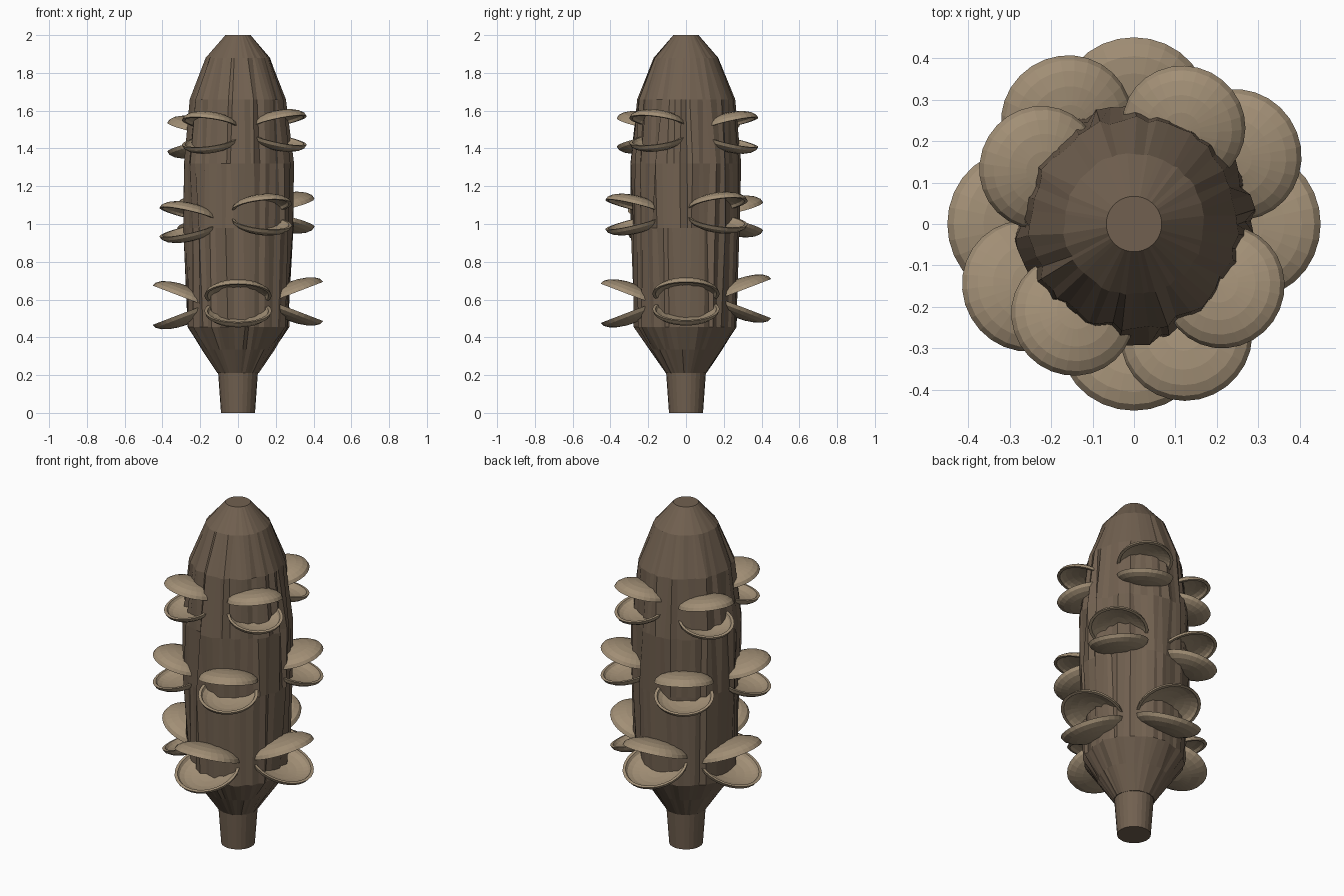
import bpy, bmesh, random
from math import sin, cos, pi, radians
from mathutils import Matrix

if "Cube" in bpy.data.objects:
    bpy.data.objects.remove(bpy.data.objects["Cube"])

random.seed(7)


def material(name, rgb):
    m = bpy.data.materials.new(name)
    m.diffuse_color = (*rgb, 1)
    m.use_nodes = True
    m.node_tree.nodes["Principled BSDF"].inputs["Base Color"].default_value = m.diffuse_color
    return m


BARK = material("bark", (0.165, 0.118, 0.08))
SHELL = material("shell", (0.36, 0.275, 0.18))


def lathe(name, profile, sides, mat, matrix=Matrix(), jitter=None, closed=False):
    """Revolve (radius, z) points about z; radius 0 makes a pole."""
    bm = bmesh.new()
    rings = []
    for i, (r, z) in enumerate(profile):
        if r == 0:
            rings.append([bm.verts.new((0, 0, z))] * sides)
            continue
        ring = []
        for s in range(sides):
            k = 1 + (random.uniform(-jitter[i], jitter[i]) if jitter else 0)
            t = 2 * pi * (s + (random.uniform(-.3, .3) if k != 1 else 0)) / sides
            ring.append(bm.verts.new((r * k * cos(t), r * k * sin(t), z)))
        rings.append(ring)
    for a, b in zip(rings, rings[1:]):
        for s in range(sides):
            n = (s + 1) % sides
            bm.faces.new(list(dict.fromkeys((a[s], a[n], b[n], b[s]))))
    if not closed:
        bm.faces.new(rings[0])
        bm.faces.new(rings[-1])
    bmesh.ops.recalc_face_normals(bm, faces=bm.faces)
    bm.transform(matrix)
    me = bpy.data.meshes.new(name)
    bm.to_mesh(me)
    bm.free()
    me.materials.append(mat)
    ob = bpy.data.objects.new(name, me)
    bpy.context.collection.objects.link(ob)
    return ob


# Stem
lathe("stem", [(0.09, 0), (0.108, 0.25)], 24, BARK)

# Ragged fibrous cone
lathe("cone_body",
      [(0.108, 0.21), (0.19, 0.335), (0.268, 0.455), (0.285, 0.98),
       (0.283, 1.32), (0.252, 1.66), (0.17, 1.88), (0.067, 2.0)],
      56, BARK, jitter=[0.02, 0.03, 0.045, 0.055, 0.055, 0.04, 0.02, 0])


def valve_profile(r, h, t):
    """Hollow dome: outer skin from the pole to the rim, then back inside."""
    a = [radians(x) for x in (90, 72, 54, 36, 18, 0)]
    outer = [(r * cos(x), h * sin(x)) for x in a]
    inner = [((r - t) * cos(x), (h - t) * sin(x)) for x in reversed(a)]
    outer[0], inner[-1] = (0, h), (0, h - t)
    return outer + inner


# Open seed pods: rows of (radius, height, distance, tilt, gap, [(azimuth, z)...])
ROWS = [
    (0.178, 0.065, 0.285, 21, 0.040, [(0, .59), (90, .605), (180, .57), (270, .58)]),
    (0.160, 0.060, 0.300, 15, 0.040, [(34, 1.06), (123, 1.04), (210, 1.01), (295, 1.05)]),
    (0.150, 0.060, 0.265, 14, 0.045, [(63, 1.485), (149, 1.46), (236, 1.485), (325, 1.495)]),
]
for row, (r, h, d, tilt, gap, pods) in enumerate(ROWS):
    for i, (az, z) in enumerate(pods):
        for side, label in ((1, "upper"), (-1, "lower")):
            m = (Matrix.Rotation(radians(az), 4, 'Z')
                 @ Matrix.Translation((d, 0, z + side * gap))
                 @ Matrix.Rotation(radians(-side * tilt), 4, 'Y'))
            if side < 0:
                m = m @ Matrix.Rotation(pi, 4, 'X')
            lathe(f"pod_{row}_{i}_{label}_valve", valve_profile(r, h, 0.016),
                  28, SHELL, m, closed=True)
